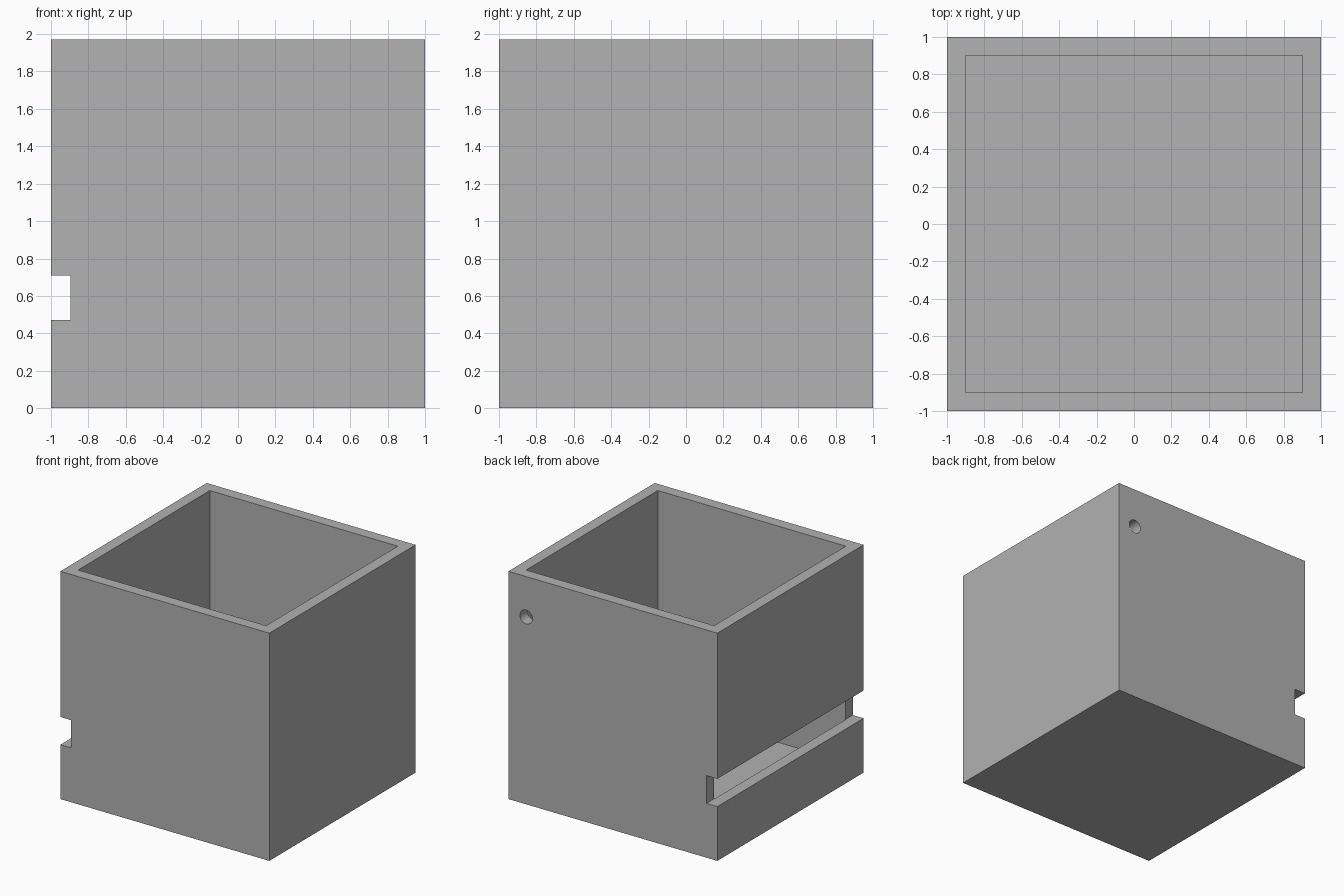
import bpy, math

default = bpy.data.objects.get("Cube")
if default:
    bpy.data.objects.remove(default, do_unlink=True)

HEIGHT = 1.97
WALL = 0.1
INNER = 1 - WALL


def box(name, low, high):
    """Axis-aligned box between two corners."""
    bpy.ops.mesh.primitive_cube_add(size=1)
    obj = bpy.context.object
    obj.name = name
    obj.location = [(a + b) / 2 for a, b in zip(low, high)]
    obj.scale = [b - a for a, b in zip(low, high)]
    bpy.ops.object.transform_apply(location=True, rotation=True, scale=True)
    return obj


def cut(target, cutter):
    """Subtract the cutter from the target, then drop the cutter."""
    cutter.hide_render = True
    mod = target.modifiers.new(cutter.name, 'BOOLEAN')
    mod.operation = 'DIFFERENCE'
    mod.solver = 'EXACT'
    mod.object = cutter
    bpy.ops.object.select_all(action='DESELECT')
    target.select_set(True)
    bpy.context.view_layer.objects.active = target
    bpy.ops.object.modifier_apply(modifier=mod.name)
    bpy.data.objects.remove(cutter, do_unlink=True)


# Outer block, hollowed from the top
body = box("open_box", (-1, -1, 0), (1, 1, HEIGHT))
cut(body, box("cavity_cutter", (-INNER, -INNER, WALL), (INNER, INNER, HEIGHT + 1)))

# Long slot through the right wall, running out at both ends
cut(body, box("slot_cutter", (-1.5, -1.5, 0.47), (-0.896, 1.5, 0.71)))

# Round cable hole through the back wall
bpy.ops.mesh.primitive_cylinder_add(vertices=32, radius=0.06, depth=0.4,
                                    location=(0.83, 1, 1.62),
                                    rotation=(math.pi / 2, 0, 0))
hole = bpy.context.object
hole.name = "hole_cutter"
cut(body, hole)

# Single plain grey
grey = bpy.data.materials.new("plain_grey")
grey.use_nodes = True
colour = (0.445, 0.445, 0.445, 1)
grey.diffuse_color = colour
grey.node_tree.nodes["Principled BSDF"].inputs["Base Color"].default_value = colour
body.data.materials.clear()
body.data.materials.append(grey)

bpy.ops.object.shade_smooth_by_angle(angle=math.radians(30))
